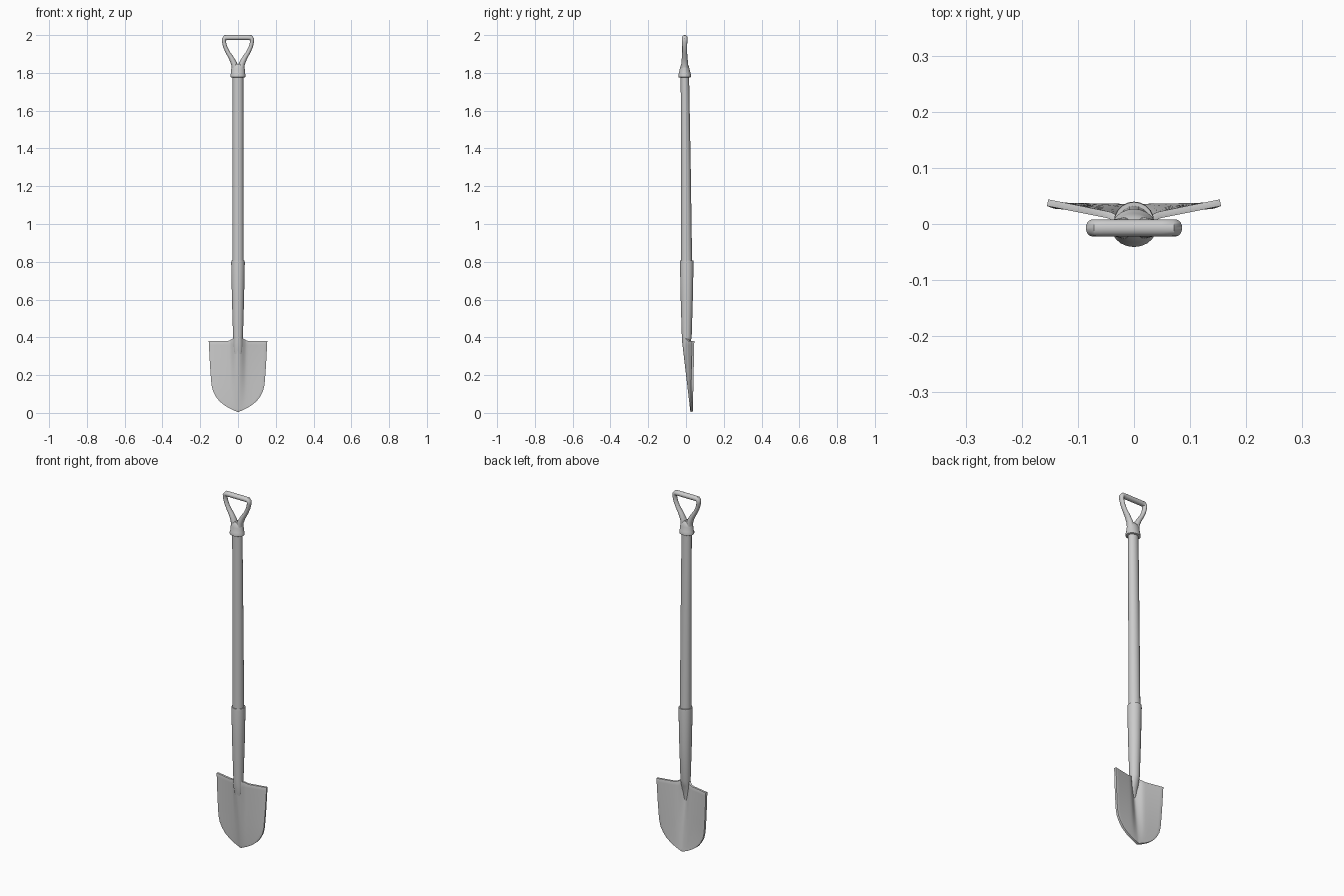
import bpy, bmesh, math
from mathutils import Vector

if "Cube" in bpy.data.objects:
    bpy.data.objects.remove(bpy.data.objects["Cube"])

SIDES = 20


def finish(name, bm, angle=40):
    bmesh.ops.recalc_face_normals(bm, faces=bm.faces)
    me = bpy.data.meshes.new(name)
    bm.to_mesh(me)
    bm.free()
    ob = bpy.data.objects.new(name, me)
    bpy.context.collection.objects.link(ob)
    bpy.ops.object.select_all(action='DESELECT')
    ob.select_set(True)
    bpy.context.view_layer.objects.active = ob
    bpy.ops.object.shade_smooth_by_angle(angle=math.radians(angle))
    return ob


def sweep(name, path, upright=False):
    """Elliptical tube through stations (x, y, z, in-plane radius, y radius)."""
    bm = bmesh.new()
    pts = [Vector(p[:3]) for p in path]
    rings = []
    for i, p in enumerate(path):
        tan = (pts[min(i + 1, len(pts) - 1)] - pts[max(i - 1, 0)]).normalized()
        side = Vector((1, 0, 0)) if upright else tan.cross(Vector((0, 1, 0))).normalized()
        ring = []
        for k in range(SIDES):
            a = 2 * math.pi * k / SIDES
            ring.append(bm.verts.new(pts[i] + side * p[3] * math.cos(a)
                                     + Vector((0, p[4] * math.sin(a), 0))))
        rings.append(ring)
    for a, b in zip(rings, rings[1:]):
        for k in range(SIDES):
            j = (k + 1) % SIDES
            bm.faces.new((a[k], a[j], b[j], b[k]))
    bm.faces.new(rings[0])
    bm.faces.new(rings[-1])
    return finish(name, bm)


# Wooden shaft, slightly leaning and tapering
sweep("shaft", [(0, 0.003, 0.75, 0.030, 0.030),
                (0, -0.001, 1.3, 0.029, 0.026),
                (0, -0.006, 1.80, 0.028, 0.022)], True)

# Metal socket that fades into the blade's centre channel
sweep("socket", [(0, 0.004, 0.806, 0.031, 0.031),
                 (0, 0.004, 0.806, 0.035, 0.035),
                 (0, 0.004, 0.795, 0.036, 0.036),
                 (0, 0.004, 0.60, 0.032, 0.032),
                 (0, 0.004, 0.40, 0.026, 0.026),
                 (0, 0.001, 0.37, 0.025, 0.021),
                 (0, -0.003, 0.33, 0.022, 0.012),
                 (0, 0.000, 0.28, 0.012, 0.004)], True)

# Collar under the grip
sweep("grip_collar", [(0, -0.007, 1.776, 0.036, 0.030),
                      (0, -0.007, 1.778, 0.040, 0.034),
                      (0, -0.007, 1.790, 0.040, 0.034),
                      (0, -0.007, 1.797, 0.037, 0.031),
                      (0, -0.007, 1.82, 0.036, 0.026),
                      (0, -0.007, 1.840, 0.033, 0.021),
                      (0, -0.007, 1.848, 0.020, 0.014)], True)

# D-shaped grip: one arm profile mirrored across the bar
arm = [(0.016, 1.825, 0.018, 0.020), (0.021, 1.850, 0.016, 0.018),
       (0.036, 1.880, 0.013, 0.015), (0.055, 1.910, 0.011, 0.013),
       (0.068, 1.938, 0.0105, 0.013), (0.0745, 1.965, 0.0105, 0.014),
       (0.0745, 1.978, 0.012, 0.015), (0.067, 1.986, 0.014, 0.015),
       (0.050, 1.9865, 0.0135, 0.015)]
path = [(-x, -0.007, z, r, ry) for x, z, r, ry in arm]
path += [(x, -0.007, z, r, ry) for x, z, r, ry in reversed(arm)]
sweep("d_grip", path)

# Dished blade: outline rows (z, half width), pointed tip
outline = [(0.38, 0.154), (0.36, 0.153), (0.32, 0.151), (0.26, 0.148),
           (0.20, 0.144), (0.15, 0.140), (0.115, 0.132), (0.085, 0.116),
           (0.06, 0.096), (0.038, 0.068), (0.02, 0.036), (0.006, 0.003)]
half = [0.07, 0.13, 0.18, 0.23, 0.28, 0.36, 0.5, 0.7, 0.88, 1]
cols = [-u for u in reversed(half)] + [0] + half
bm = bmesh.new()
rows = []
for i, (z, w) in enumerate(outline):
    t = z / 0.38
    row = []
    for u in cols:
        x = u * w
        bump = 0.5 + 0.5 * math.cos(math.pi * min(abs(x) / 0.046, 1))
        y = 0.030 + 0.008 * t - t * 0.031 * (1 - abs(u)) - t * 0.022 * bump
        lift = 0.025 * max(0, 1 - abs(x) / 0.05) if i == 0 else 0
        row.append(bm.verts.new((x, y, z + lift)))
    rows.append(row)
for a, b in zip(rows, rows[1:]):
    for k in range(len(cols) - 1):
        bm.faces.new((a[k], a[k + 1], b[k + 1], b[k]))
blade = finish("blade", bm, 50)
mod = blade.modifiers.new("thickness", 'SOLIDIFY')
mod.thickness = 0.012
mod.offset = 0
bev = blade.modifiers.new("rounded_edge", 'BEVEL')
bev.width = 0.003
bev.segments = 2
bev.limit_method = 'ANGLE'
bev.angle_limit = math.radians(50)
